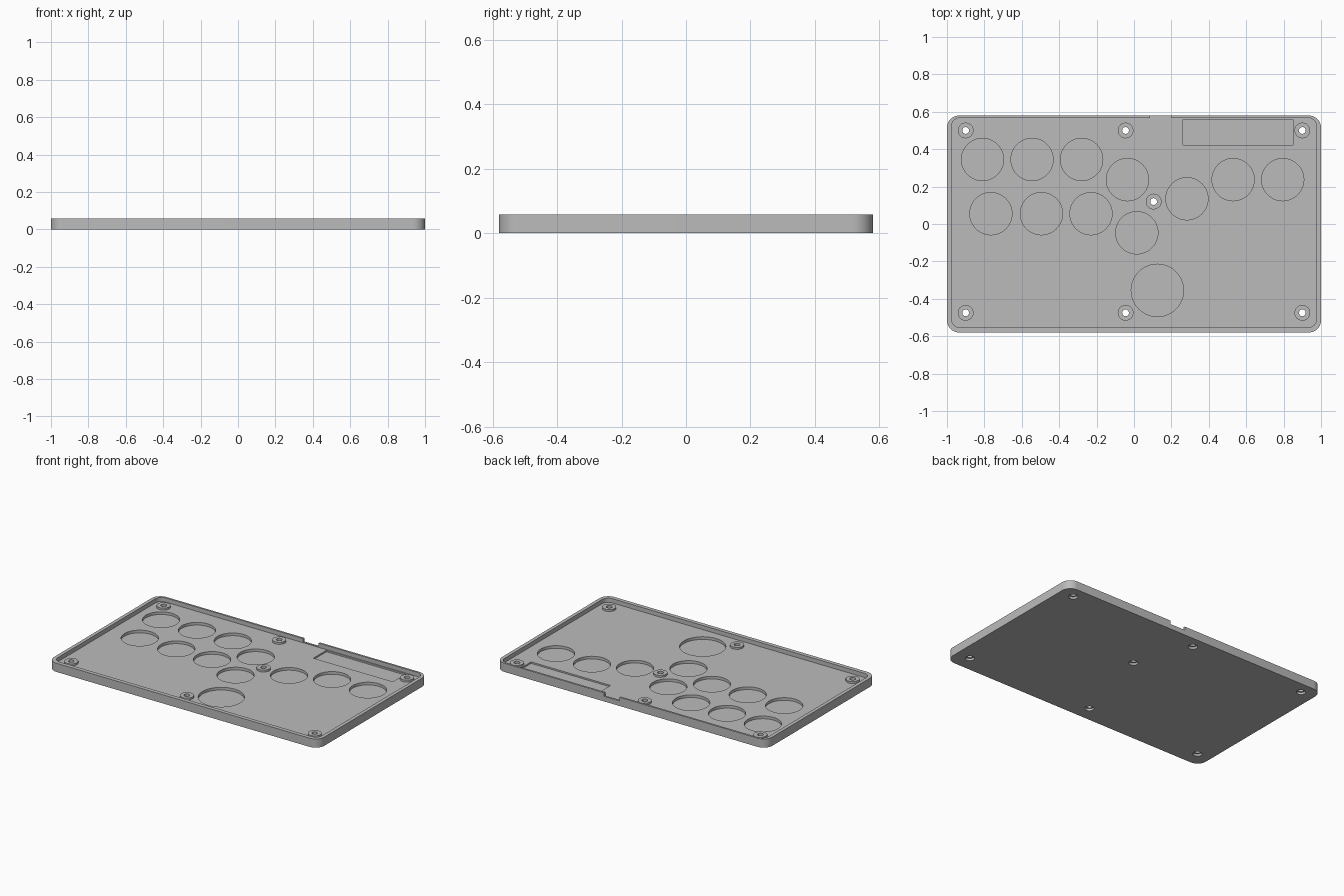
import bpy, bmesh, math

cube = bpy.data.objects.get("Cube")
if cube:
    bpy.data.objects.remove(cube, do_unlink=True)

HEIGHT, FLOOR, POCKET = 0.058, 0.03, 0.012

grey = bpy.data.materials.new("plain grey")
grey.use_nodes = True
colour = (0.5, 0.5, 0.5, 1)
grey.diffuse_color = colour
grey.node_tree.nodes["Principled BSDF"].inputs["Base Color"].default_value = colour


def prism(bm, outline, z0, z1):
    """Extrude a flat outline between two heights."""
    face = bm.faces.new([bm.verts.new((x, y, z0)) for x, y in outline])
    top = bmesh.ops.extrude_face_region(bm, geom=[face])["geom"]
    for v in top:
        if isinstance(v, bmesh.types.BMVert):
            v.co.z = z1


def circle(x, y, r, n=48):
    return [(x + r * math.cos(math.tau * i / n), y + r * math.sin(math.tau * i / n))
            for i in range(n)]


def rounded(x0, x1, y0, y1, r, n=10):
    pts = []
    corners = [(x1 - r, y1 - r), (x0 + r, y1 - r), (x0 + r, y0 + r), (x1 - r, y0 + r)]
    for k, (cx, cy) in enumerate(corners):
        for i in range(n + 1):
            a = math.pi / 2 * (k + i / n)
            pts.append((cx + r * math.cos(a), cy + r * math.sin(a)))
    return pts


def rect(x0, x1, y0, y1):
    return [(x0, y0), (x1, y0), (x1, y1), (x0, y1)]


def solid(name, prisms):
    bm = bmesh.new()
    for outline, z0, z1 in prisms:
        prism(bm, outline, z0, z1)
    bmesh.ops.recalc_face_normals(bm, faces=bm.faces[:])
    mesh = bpy.data.meshes.new(name)
    bm.to_mesh(mesh)
    bm.free()
    obj = bpy.data.objects.new(name, mesh)
    bpy.context.collection.objects.link(obj)
    return obj


def combine(target, name, prisms, operation):
    """Apply a boolean with a temporary helper."""
    helper = solid(name, prisms)
    helper.hide_render = True
    mod = target.modifiers.new(name, "BOOLEAN")
    mod.operation, mod.solver, mod.object = operation, "EXACT", helper
    bpy.context.view_layer.objects.active = target
    bpy.ops.object.modifier_apply(modifier=name)
    bpy.data.objects.remove(helper, do_unlink=True)


# Button positions, two rows of three and the right-hand cluster
buttons = [(-0.81, 0.345), (-0.545, 0.345), (-0.28, 0.345),
           (-0.765, 0.055), (-0.495, 0.055), (-0.23, 0.055),
           (-0.035, 0.237), (0.015, -0.047), (0.283, 0.135),
           (0.53, 0.237), (0.795, 0.237)]
screws = [(x, y) for x in (-0.9, -0.045, 0.9) for y in (-0.475, 0.5)] + [(0.105, 0.12)]

# Outer tray
tray = solid("tray", [(rounded(-1, 1, -0.58, 0.58, 0.065), 0, HEIGHT)])
tray.data.materials.append(grey)

# Hollow interior
combine(tray, "cavity", [(rounded(-0.976, 0.976, -0.553, 0.567, 0.045), FLOOR, 0.1)],
        "DIFFERENCE")

# Button recesses, the large thumb recess and the board recess
recesses = [(circle(x, y, 0.113), POCKET, 0.1) for x, y in buttons]
recesses.append((circle(0.125, -0.355, 0.14), POCKET, 0.1))
recesses.append((rect(0.262, 0.85, 0.422, 0.56), 0.02, 0.1))
combine(tray, "recesses", recesses, "DIFFERENCE")

# Cable notch in the back wall
combine(tray, "cable_notch", [(rect(0.085, 0.2, 0.55, 0.65), FLOOR + 0.004, 0.1)],
        "DIFFERENCE")

# Screw bosses, through holes and countersunk undersides
combine(tray, "bosses", [(circle(x, y, 0.042, 32), 0.02, FLOOR + 0.013)
                         for x, y in screws], "UNION")
combine(tray, "counterbores", [(circle(x, y, 0.028, 24), -0.02, 0.015)
                               for x, y in screws], "DIFFERENCE")
combine(tray, "screw_holes", [(circle(x, y, 0.018, 24), -0.02, 0.1)
                              for x, y in screws], "DIFFERENCE")

# Smooth curved walls, crisp edges
for o in bpy.context.selected_objects:
    o.select_set(False)
tray.select_set(True)
bpy.context.view_layer.objects.active = tray
bpy.ops.object.shade_smooth_by_angle(angle=math.radians(30))
